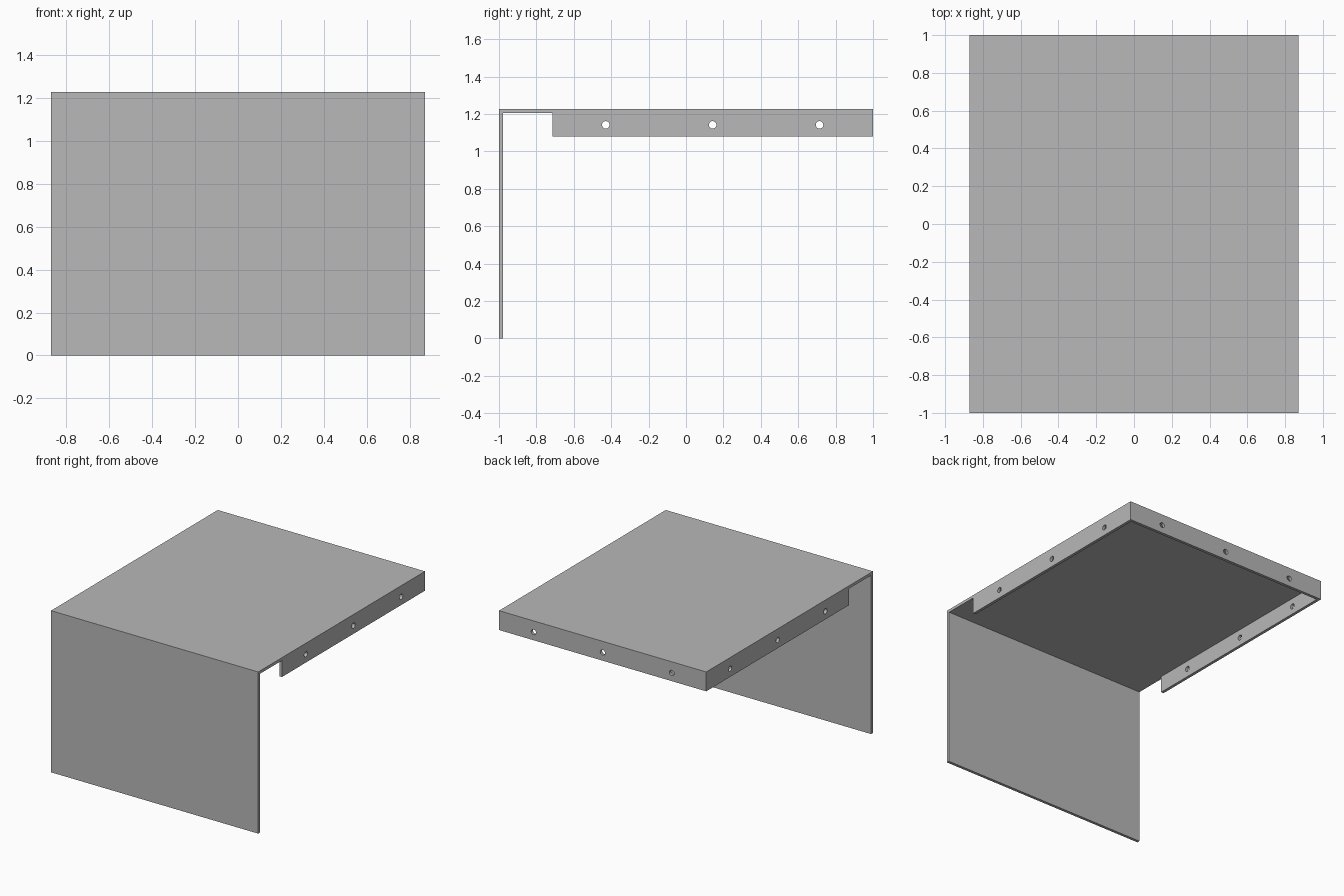
import bpy
from mathutils import Matrix, Vector

cube = bpy.data.objects.get("Cube")
if cube:
    bpy.data.objects.remove(cube, do_unlink=True)

HALF_W, HEIGHT, T = 0.87, 1.227, 0.022      # half width, height, sheet thickness
FLANGE_Z, FLANGE_Y = 1.08, -0.715           # lower edge and front end of the flanges
HOLE_Z, HOLE_R = 1.142, 0.02

grey = bpy.data.materials.new("sheet_grey")
grey.use_nodes = True
colour = (0.48, 0.48, 0.48, 1)
grey.diffuse_color = colour
grey.node_tree.nodes["Principled BSDF"].inputs["Base Color"].default_value = colour


def box(name, low, high):
    low, high = Vector(low), Vector(high)
    bpy.ops.mesh.primitive_cube_add(size=1)
    ob = bpy.context.object
    ob.name = name
    ob.data.transform(Matrix.Translation((low + high) / 2)
                      @ Matrix.Diagonal(high - low).to_4x4())
    ob.data.materials.append(grey)
    return ob


def drill(ob, points, axis):
    """Cut round holes through a flange along the given axis."""
    turn = Vector(axis).to_track_quat('Z', 'Y').to_euler()
    for point in points:
        bpy.ops.mesh.primitive_cylinder_add(vertices=24, radius=HOLE_R, depth=0.2,
                                            location=point, rotation=turn)
        cutter = bpy.context.object
        cutter.hide_render = True
        cutter.data.materials.append(grey)
        cut = ob.modifiers.new("hole", 'BOOLEAN')
        cut.operation, cut.solver, cut.object = 'DIFFERENCE', 'EXACT', cutter
        bpy.context.view_layer.objects.active = ob
        bpy.ops.object.modifier_apply(modifier=cut.name)
        bpy.data.objects.remove(cutter, do_unlink=True)


# Top sheet and the front sheet folded down from it
under = HEIGHT - T
box("top_panel", (-HALF_W, -1, under), (HALF_W, 1, HEIGHT))
box("front_panel", (-HALF_W, -1, 0), (HALF_W, -1 + T, under))

# Back flange with three evenly spaced holes
back = box("back_flange", (-HALF_W, 1 - T, FLANGE_Z), (HALF_W, 1, under))
drill(back, [(i * HALF_W * 2 / 3, 1, HOLE_Z) for i in (-1, 0, 1)], (0, 1, 0))

# Side flanges, stopping short of the front sheet
length = 1 - FLANGE_Y
for name, side in (("left_flange", 1), ("right_flange", -1)):
    xs = sorted((side * HALF_W, side * (HALF_W - T)))
    flange = box(name, (xs[0], FLANGE_Y, FLANGE_Z), (xs[1], 1 - T, under))
    drill(flange, [(side * HALF_W, FLANGE_Y + length * k / 6, HOLE_Z) for k in (1, 3, 5)],
          (1, 0, 0))
